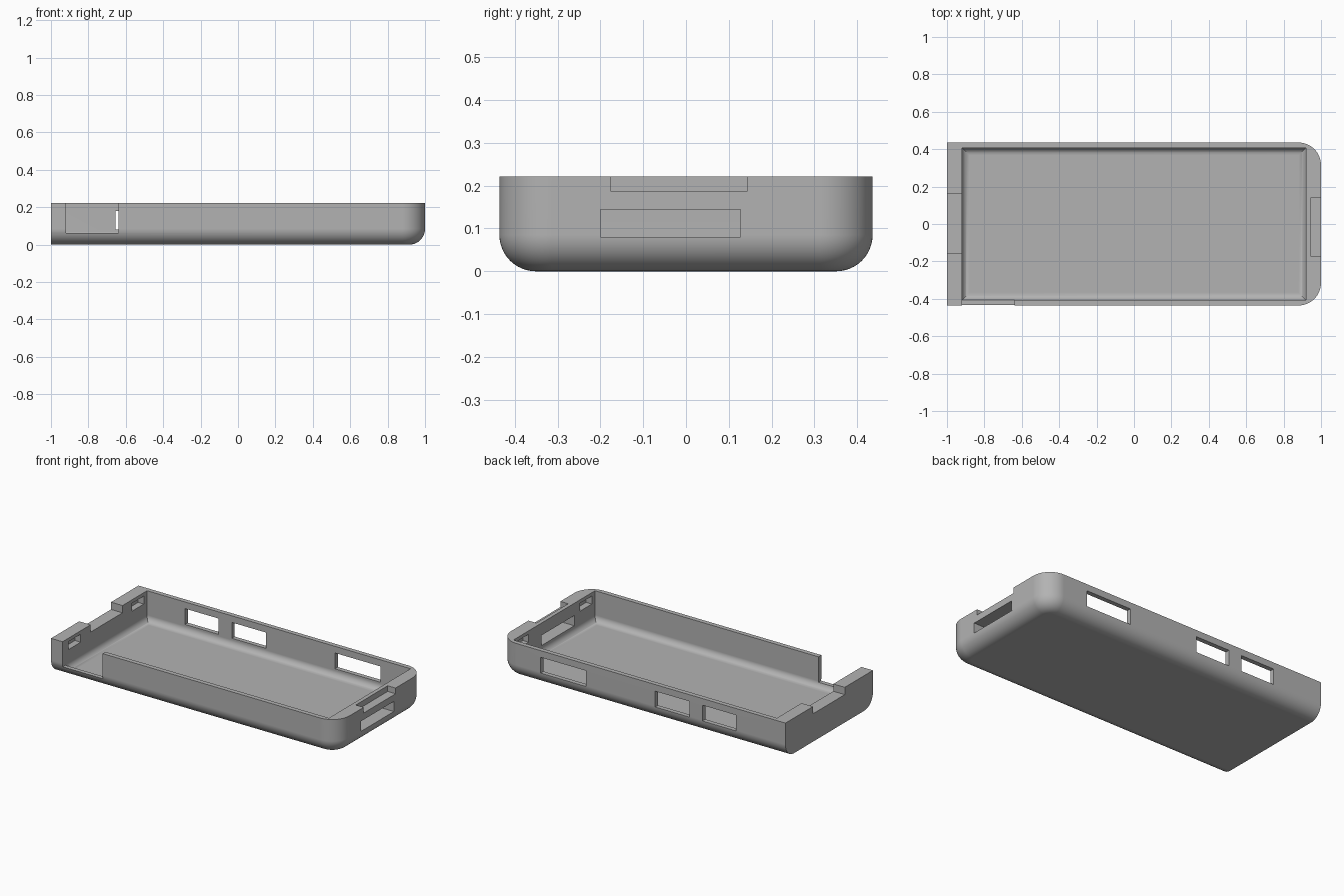
import bpy, bmesh
from math import sin, cos, pi

cube = bpy.data.objects.get("Cube")
if cube:
    bpy.data.objects.remove(cube, do_unlink=True)

HEIGHT, HALF_Y, WALL_Y, END_X = 0.222, 0.436, 0.407, 0.92

grey = bpy.data.materials.new("light_grey")
grey.use_nodes = True
color = (0.45, 0.45, 0.45, 1)
grey.diffuse_color = color
grey.node_tree.nodes["Principled BSDF"].inputs["Base Color"].default_value = color


def outline(x0, x1, half_y, radius, steps=16):
    """Rectangle whose two +x corners are rounded when radius > 0."""
    pts = [(x0, -half_y)]
    if radius > 0:
        for side in (-1, 1):
            for i in range(steps + 1):
                a = pi / 2 * i / steps + (-pi / 2 if side < 0 else 0)
                pts.append((x1 - radius + radius * cos(a),
                            side * (half_y - radius) + radius * sin(a)))
    else:
        pts += [(x1, -half_y), (x1, half_y)]
    return pts + [(x0, half_y)]


def make_object(name, bm):
    bmesh.ops.recalc_face_normals(bm, faces=bm.faces)
    mesh = bpy.data.meshes.new(name)
    bm.to_mesh(mesh)
    bm.free()
    mesh.materials.append(grey)
    obj = bpy.data.objects.new(name, mesh)
    bpy.context.collection.objects.link(obj)
    return obj


def filleted_block(name, z0, z1, fillet, shape, steps=12):
    """Stack of outlines that shrink along a quarter circle at the bottom."""
    bm = bmesh.new()
    levels = []
    for i in range(steps + 1):
        a = pi / 2 * i / steps
        levels.append((fillet * (1 - sin(a)), z0 + fillet * (1 - cos(a))))
    levels.append((0, z1))
    rings = [[bm.verts.new((x, y, z)) for x, y in shape(d)] for d, z in levels]
    for low, high in zip(rings, rings[1:]):
        n = len(low)
        for i in range(n):
            j = (i + 1) % n
            bm.faces.new((low[i], low[j], high[j], high[i]))
    bm.faces.new(rings[0][::-1])
    bm.faces.new(rings[-1])
    return make_object(name, bm)


def box(name, x, y, z):
    bm = bmesh.new()
    bmesh.ops.create_cube(bm, size=1)
    for v in bm.verts:
        v.co = [(r[0] + r[1]) / 2 + c * (r[1] - r[0]) for c, r in zip(v.co, (x, y, z))]
    return make_object(name, bm)


# Outer tray body: flat at -x, rounded at +x
case = filleted_block("case_tray", 0, HEIGHT, 0.085,
                      lambda d: outline(-1, 1 - d, HALF_Y - d, 0.122 - d))

# Inner cavity with mitred floor fillets
cutters = [filleted_block("cavity", 0.03, 0.4, 0.04,
                          lambda d: outline(-END_X + d, END_X - d, WALL_Y - d, 0))]

# Front wall opening
cutters.append(box("front_opening", (-END_X, -0.64), (-0.6, -0.395), (0.062, 0.4)))

# Port windows in the back wall
for x in ((-0.655, -0.42), (-0.328, -0.09), (0.392, 0.71)):
    cutters.append(box("back_window", x, (0.38, 0.6), (0.08, 0.18)))

# End notches and the slot through the +x end
cutters.append(box("left_end_slot", (0.85, 1.2), (-0.2, 0.127), (0.08, 0.144)))
cutters.append(box("left_end_notch", (0.945, 1.2), (-0.175, 0.143), (0.186, 0.4)))
cutters.append(box("right_end_notch", (-1.2, -0.85), (-0.155, 0.162), (0.176, 0.4)))

# Blind latch pockets on the inside of both ends
for end in (-1, 1):
    for side in (-1, 1):
        x = sorted((end * 0.88, end * 0.96))
        y = sorted((side * 0.255, side * 0.375))
        cutters.append(box("latch_pocket", x, y, (0.15, 0.2)))

# Carve the body
bpy.context.view_layer.objects.active = case
for cutter in cutters:
    cutter.hide_render = True
    mod = case.modifiers.new("cut", "BOOLEAN")
    mod.operation = "DIFFERENCE"
    mod.solver = "EXACT"
    mod.object = cutter
    bpy.ops.object.modifier_apply(modifier=mod.name)
    bpy.data.objects.remove(cutter, do_unlink=True)

# Smooth fillets, crisp cut edges
bpy.ops.object.select_all(action="DESELECT")
case.select_set(True)
bpy.ops.object.shade_smooth_by_angle(angle=pi / 6)
weighted = case.modifiers.new("even_shading", "WEIGHTED_NORMAL")
weighted.keep_sharp = True
